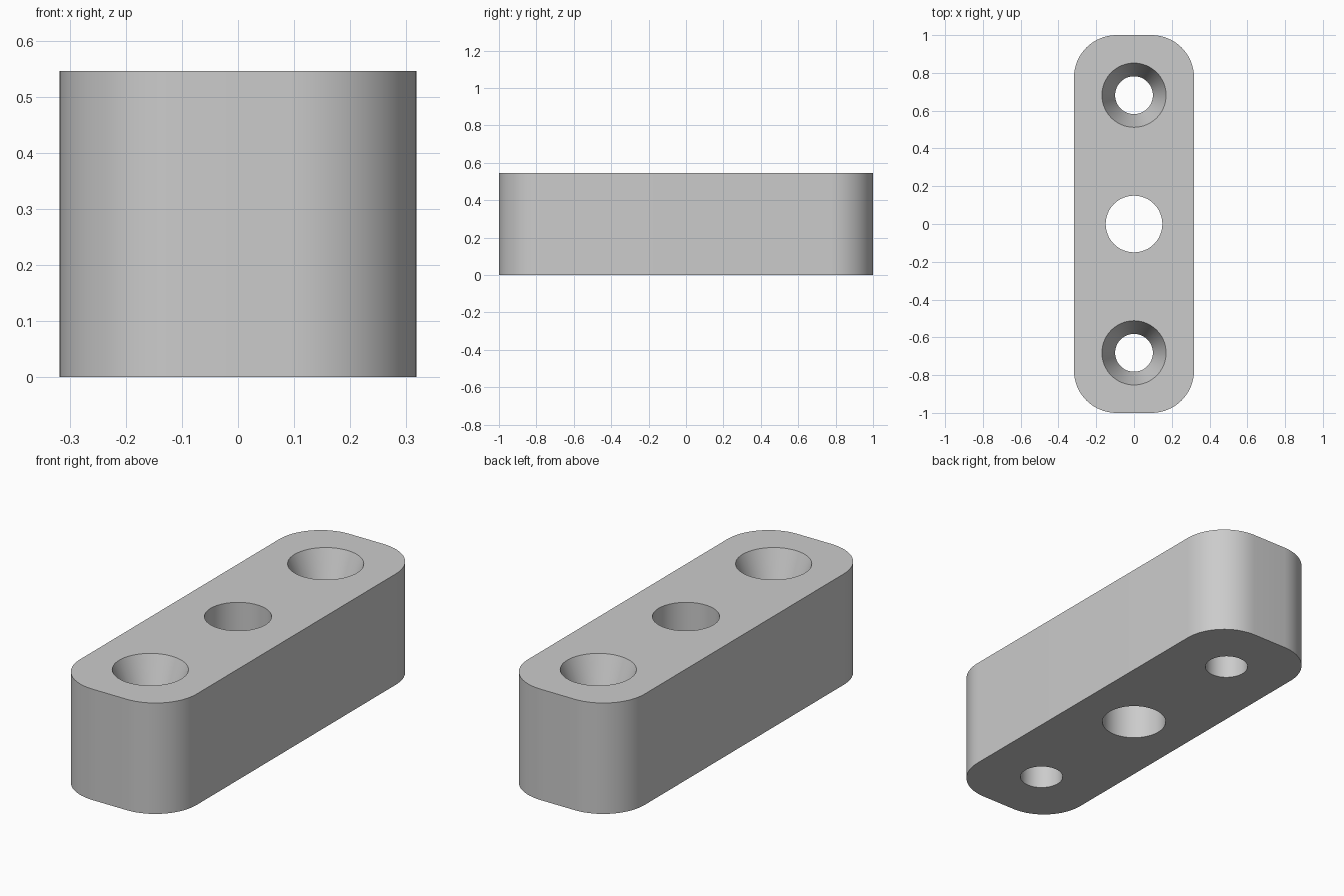
import bpy
import bmesh
from math import cos, sin, pi, radians

cube = bpy.data.objects.get("Cube")
if cube:
    bpy.data.objects.remove(cube, do_unlink=True)

HALF_X, HALF_Y, HEIGHT, CORNER = 0.318, 1.0, 0.546, 0.225
SCREW_Y = 0.682

# Plain grey material
grey = bpy.data.materials.new("plain_grey")
grey.use_nodes = True
colour = (0.6, 0.6, 0.6, 1)
grey.diffuse_color = colour
grey.node_tree.nodes["Principled BSDF"].inputs["Base Color"].default_value = colour


def add_object(name, bm):
    bmesh.ops.recalc_face_normals(bm, faces=bm.faces)
    mesh = bpy.data.meshes.new(name)
    bm.to_mesh(mesh)
    bm.free()
    mesh.materials.append(grey)
    obj = bpy.data.objects.new(name, mesh)
    bpy.context.collection.objects.link(obj)
    return obj


def round_cutter(name, y, profile, segments=64):
    """Closed solid of revolution from (radius, z) pairs."""
    bm = bmesh.new()
    rings = [[bm.verts.new((r * cos(2 * pi * i / segments),
                            y + r * sin(2 * pi * i / segments), z))
              for i in range(segments)] for r, z in profile]
    for low, high in zip(rings, rings[1:]):
        for i in range(segments):
            j = (i + 1) % segments
            bm.faces.new((low[i], low[j], high[j], high[i]))
    bm.faces.new(rings[0])
    bm.faces.new(rings[-1])
    cutter = add_object(name, bm)
    cutter.hide_render = True
    return cutter


# Block with rounded upright corners
bm = bmesh.new()
outline = []
steps = 16
for quarter, (sx, sy) in enumerate([(1, 1), (-1, 1), (-1, -1), (1, -1)]):
    for i in range(steps + 1):
        a = (quarter + i / steps) * pi / 2
        outline.append(bm.verts.new((sx * (HALF_X - CORNER) + CORNER * cos(a),
                                     sy * (HALF_Y - CORNER) + CORNER * sin(a), 0)))
base = bm.faces.new(outline)
top = bmesh.ops.extrude_face_region(bm, geom=[base])["geom"]
bmesh.ops.translate(bm, vec=(0, 0, HEIGHT),
                    verts=[g for g in top if isinstance(g, bmesh.types.BMVert)])
block = add_object("spacer_block", bm)

# Straight centre hole and two countersunk screw holes
over = 0.1
sink = 0.18
slope = 0.07 / sink
screw = [(0.1, -over), (0.1, HEIGHT - sink), (0.17 + slope * over, HEIGHT + over)]
cutters = [round_cutter("centre_hole_cutter", 0, [(0.15, -over), (0.15, HEIGHT + over)]),
           round_cutter("front_screw_hole_cutter", -SCREW_Y, screw),
           round_cutter("back_screw_hole_cutter", SCREW_Y, screw)]

bpy.ops.object.select_all(action='DESELECT')
block.select_set(True)
bpy.context.view_layer.objects.active = block
for cutter in cutters:
    mod = block.modifiers.new(cutter.name, 'BOOLEAN')
    mod.operation = 'DIFFERENCE'
    mod.solver = 'EXACT'
    mod.object = cutter
    bpy.ops.object.modifier_apply(modifier=mod.name)
    bpy.data.objects.remove(cutter, do_unlink=True)

# Smooth walls, crisp rims
bpy.ops.object.shade_smooth_by_angle(angle=radians(15))
